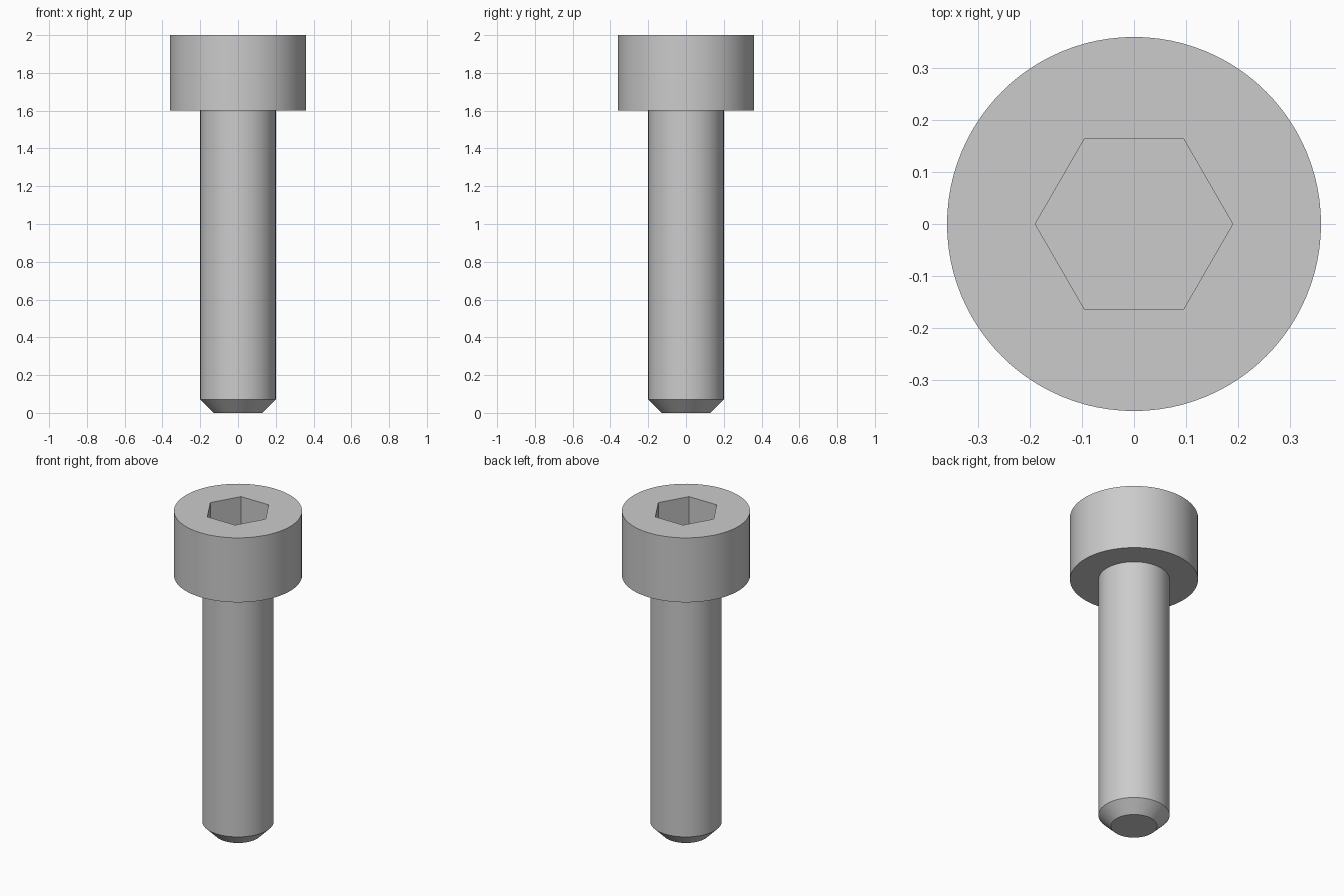
import bpy, bmesh, math
from mathutils import Matrix

if "Cube" in bpy.data.objects:
    bpy.data.objects.remove(bpy.data.objects["Cube"])

SEGMENTS = 96
HEAD_TOP, SOCKET_DEPTH, SOCKET_RADIUS = 2.0, 0.2, 0.19


def link(name, bm):
    bmesh.ops.recalc_face_normals(bm, faces=bm.faces[:])
    mesh = bpy.data.meshes.new(name)
    bm.to_mesh(mesh)
    bm.free()
    obj = bpy.data.objects.new(name, mesh)
    bpy.context.collection.objects.link(obj)
    return obj


def lathe(name, profile):
    """Revolve (radius, z) points about z, capping both ends."""
    bm = bmesh.new()
    rings = [[bm.verts.new((r * math.cos(i * math.tau / SEGMENTS),
                            r * math.sin(i * math.tau / SEGMENTS), z))
              for i in range(SEGMENTS)] for r, z in profile]
    for low, high in zip(rings, rings[1:]):
        for i in range(SEGMENTS):
            j = (i + 1) % SEGMENTS
            bm.faces.new((low[i], low[j], high[j], high[i]))
    bm.faces.new(rings[0])
    bm.faces.new(rings[-1])
    return link(name, bm)


# Screw body: chamfered tip, plain shank, cylindrical head
screw = lathe("cap_screw", [(0.13, 0), (0.2, 0.07), (0.2, 1.6),
                            (0.36, 1.6), (0.36, HEAD_TOP)])

# Hexagonal socket cutter, corners on the x axis
bm = bmesh.new()
height = SOCKET_DEPTH + 0.1
hexagon = bmesh.ops.create_circle(bm, cap_ends=True, segments=6, radius=SOCKET_RADIUS,
                                  matrix=Matrix.Translation((0, 0, HEAD_TOP - SOCKET_DEPTH))
                                  @ Matrix.Rotation(math.pi / 2, 4, 'Z'))
out = bmesh.ops.extrude_face_region(bm, geom=bm.faces[:], use_keep_orig=True)
bmesh.ops.translate(bm, vec=(0, 0, height),
                    verts=[v for v in out["geom"] if isinstance(v, bmesh.types.BMVert)])
# Put one corner exactly on +x whatever the primitive's start angle
corner = bm.verts[:][0].co
bmesh.ops.rotate(bm, verts=bm.verts[:], cent=(0, 0, 0),
                 matrix=Matrix.Rotation(-math.atan2(corner.y, corner.x), 3, 'Z'))
cutter = link("socket_cutter", bm)
cutter.hide_render = True

# Cut the socket and apply
cut = screw.modifiers.new("socket", 'BOOLEAN')
cut.operation = 'DIFFERENCE'
cut.solver = 'EXACT'
cut.object = cutter
bpy.ops.object.select_all(action='DESELECT')
screw.select_set(True)
bpy.context.view_layer.objects.active = screw
bpy.ops.object.modifier_apply(modifier=cut.name)
bpy.data.objects.remove(cutter, do_unlink=True)

# Smooth round walls, crisp edges
bpy.ops.object.shade_smooth_by_angle(angle=math.radians(30))
